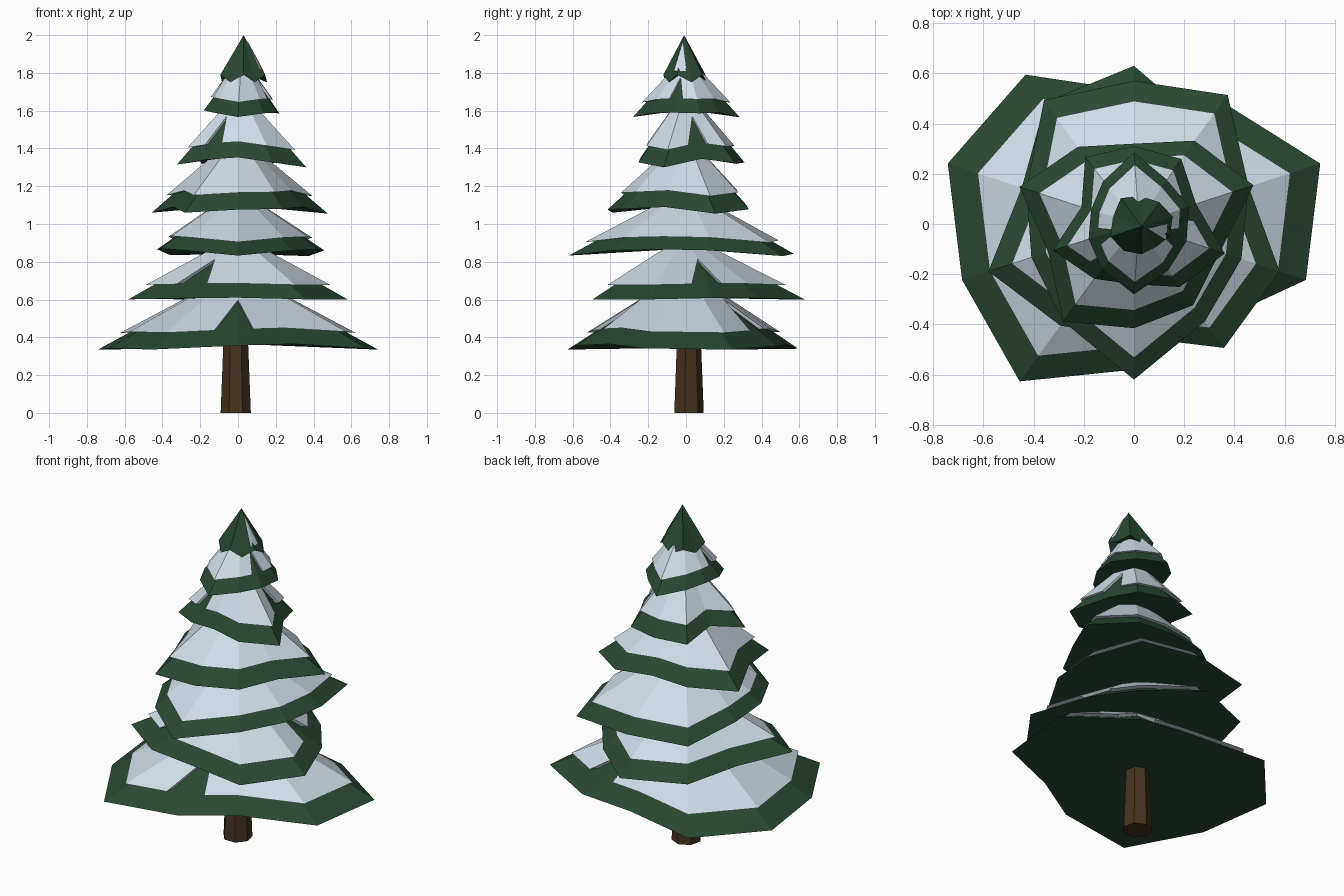
import bpy, bmesh, math
from mathutils import Vector

if "Cube" in bpy.data.objects:
    bpy.data.objects.remove(bpy.data.objects["Cube"])

def material(name, color):
    m = bpy.data.materials.new(name)
    m.diffuse_color = (*color, 1)
    m.use_nodes = True
    m.node_tree.nodes["Principled BSDF"].inputs["Base Color"].default_value = m.diffuse_color
    return m

GREEN = material("pine green", (0.022, 0.066, 0.033))
SNOW = material("snow", (0.68, 0.77, 0.86))
BARK = material("bark brown", (0.060, 0.033, 0.013))

def cone(name, rim, apex, base, mat):
    """Closed low-poly cone from a rim loop, an apex and a base centre."""
    bm = bmesh.new()
    ring = [bm.verts.new(p) for p in rim]
    top, bottom = bm.verts.new(apex), bm.verts.new(base)
    for i, a in enumerate(ring):
        b = ring[(i + 1) % len(ring)]
        bm.faces.new((a, b, top))
        bm.faces.new((b, a, bottom))
    me = bpy.data.meshes.new(name)
    bm.to_mesh(me)
    bm.free()
    me.materials.append(mat)
    bpy.context.collection.objects.link(bpy.data.objects.new(name, me))

def tier(n, z, droop, apex, radii, notches, cover):
    """Bough skirt with a snow cap lying on it; notches are rim points left bare."""
    apex = Vector(apex)
    lo, hi = min(radii), max(radii)
    rim = []
    for i, r in enumerate(radii):
        a = math.radians(18 + 36 * i)
        lift = droop * (hi - r) / (hi - lo)
        rim.append(Vector((r * math.cos(a), r * math.sin(a), z + lift)))
    cone(f"boughs_{n}", rim, apex, (0, 0, z + droop), GREEN)
    cap = []
    for i, p in enumerate(rim):
        on_rim = lambda q, f: apex.lerp(q, f) + Vector((0, 0, 0.014 + 0.012 * f))
        if i in notches:     # narrow V cut into the snow edge
            before, after = rim[i - 1], rim[(i + 1) % len(rim)]
            cap += [on_rim(p.lerp(before, 0.33), cover), on_rim(p, 0.42),
                    on_rim(p.lerp(after, 0.33), cover)]
        else:
            cap.append(on_rim(p, cover))
    cone(f"snow_{n}", cap, apex + Vector((0, 0, 0.014)),
         (apex.x, apex.y, z + 0.35 * (apex.z - z)), SNOW)

# Rim radii run counter-clockwise from 18 degrees in steps of 36
tier(1, 0.335, 0.03, (0, 0, 0.74),
     [.78, .60, .53, .735, .78, .72, .775, .58, .50, .72], (1, 7), .84)
tier(2, 0.60, 0.01, (0, 0, 0.93),
     [.48, .48, .63, .60, .47, .61, .50, .45, .61, .61], (0, 6), .84)
tier(3, 0.83, 0.04, (0, 0, 1.17),
     [.48, .635, .57, .61, .45, .43, .48, .62, .48, .45], (), .86)
tier(4, 1.055, 0.045, (0, 0, 1.46),
     [.50, .41, .32, .38, .48, .36, .48, .415, .40, .36], (), .83)
tier(5, 1.30, 0.06, (0.01, 0, 1.70),
     [.26, .32, .31, .33, .22, .34, .27, .24, .31, .38], (0, 6), .83)
tier(6, 1.565, 0.04, (0.02, 0, 1.88),
     [.23, .22, .285, .21, .18, .19, .22, .28, .23, .22], (5, 9), .83)

# Crown tip with a jagged rim and a sliver of snow on its right side
cx, cy = 0.03, -0.01
tip = []
for i, r in enumerate([.13, .12, .12, .14, .12, .13, .12, .11, .10, .12]):
    a = math.radians(18 + 36 * i)
    tip.append((cx + r * math.cos(a), cy + r * math.sin(a), 1.79 if i % 2 else 1.75))
cone("crown_tip", tip, (cx, cy, 2.0), (cx, cy, 1.80), GREEN)
sliver = [(cx + 0.022, cy - 0.008, 1.966), (cx + .098, cy - .055, 1.81),
          (cx + .105, cy + .012, 1.81)]
cone("crown_snow", sliver, (cx + .085, cy - .02, 1.85), (cx + .06, cy - .015, 1.84), SNOW)

# Seven-sided tapered trunk
bpy.ops.mesh.primitive_cone_add(vertices=7, radius1=0.082, radius2=0.062, depth=0.5,
                                location=(-0.012, 0.012, 0.25))
trunk = bpy.context.object
trunk.name = "trunk"
trunk.data.materials.append(BARK)
